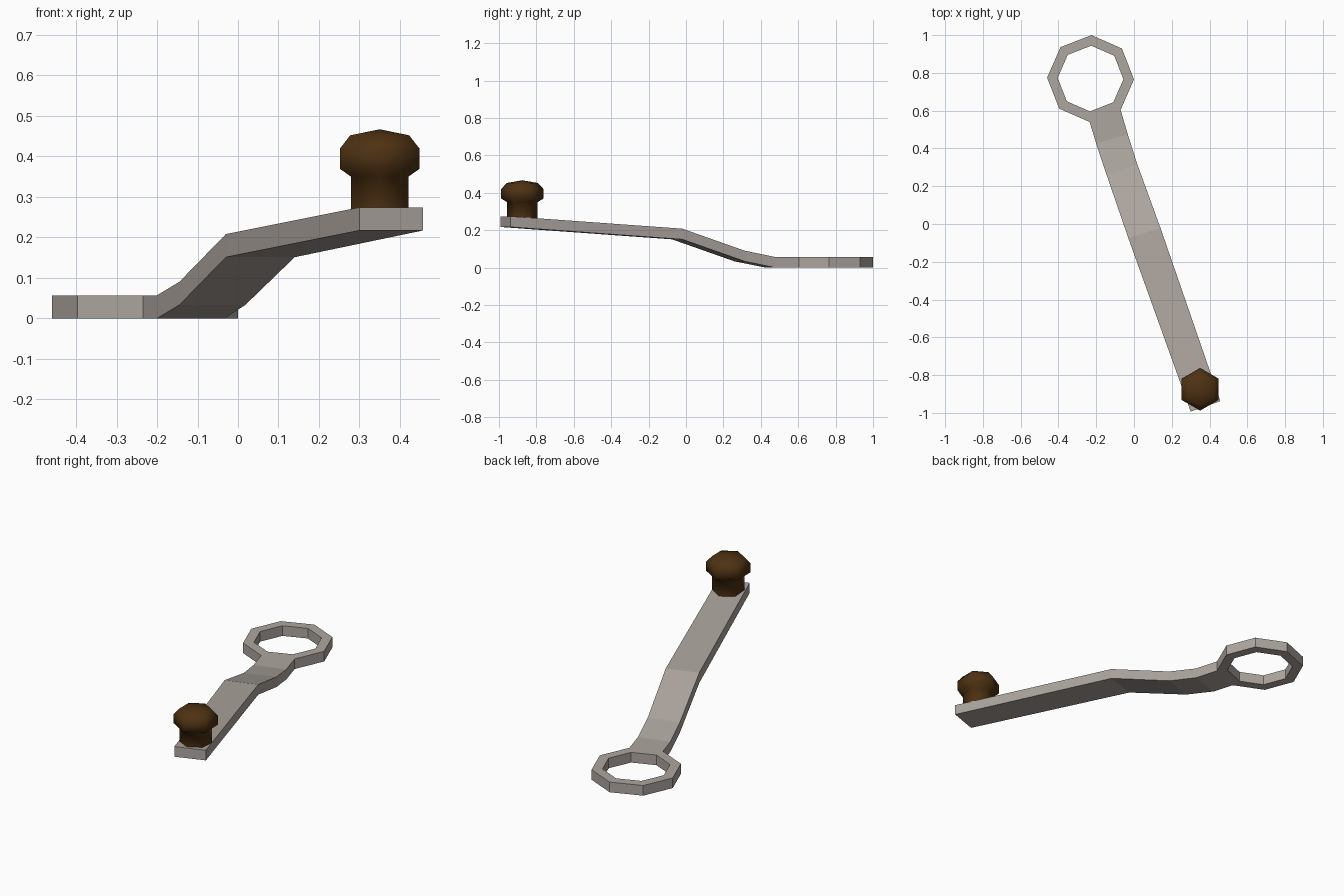
import bpy, bmesh, math

if "Cube" in bpy.data.objects:
    bpy.data.objects.remove(bpy.data.objects["Cube"])


def material(name, color):
    m = bpy.data.materials.new(name)
    m.diffuse_color = (*color, 1)
    m.use_nodes = True
    m.node_tree.nodes["Principled BSDF"].inputs["Base Color"].default_value = m.diffuse_color
    return m


def finish(name, bm, mat):
    bmesh.ops.recalc_face_normals(bm, faces=bm.faces[:])
    me = bpy.data.meshes.new(name)
    bm.to_mesh(me)
    bm.free()
    me.materials.append(mat)
    ob = bpy.data.objects.new(name, me)
    bpy.context.collection.objects.link(ob)
    return ob


def circle(bm, cx, cy, r, z, n, turn):
    return [bm.verts.new((cx + r * math.cos(turn + i * math.tau / n),
                          cy + r * math.sin(turn + i * math.tau / n), z)) for i in range(n)]


def bridge(bm, a, b, skip=()):
    n = len(a)
    for i in range(n):
        if i not in skip:
            bm.faces.new((a[i], a[(i + 1) % n], b[(i + 1) % n], b[i]))


metal = material("warm grey metal", (0.42, 0.38, 0.35))
brown = material("dark brown", (0.075, 0.031, 0.006))

# Crank: octagonal ring, open on the face where the arm grows out
bm = bmesh.new()
T, turn = 0.057, math.radians(-1.2)
cx, cy = -0.23, 0.77
loops = [circle(bm, cx, cy, r, z, 8, turn)
         for r, z in ((0.23, 0), (0.23, T), (0.174, T), (0.174, 0))]
for k in range(4):
    bridge(bm, loops[k], loops[(k + 1) % 4], skip=(6,) if k == 0 else ())

# Crank arm: (left x, left y, right x, right y, bottom z) along its length
section = [loops[0][6], loops[0][7], loops[1][7], loops[1][6]]
for lx, ly, rx, ry, z in ((-0.2, 0.425, -0.033, 0.475, 0),
                          (-0.145, 0.26, 0.018, 0.315, 0.033),
                          (-0.03, -0.075, 0.14, -0.02, 0.151),
                          (0.30, -0.993, 0.457, -0.938, 0.217)):
    new = [bm.verts.new(p) for p in ((lx, ly, z), (rx, ry, z), (rx, ry, z + T), (lx, ly, z + T))]
    bridge(bm, section, new)
    section = new
bm.faces.new(section)
finish("crank_arm", bm, metal)

# Knob: six-sided stem and rounded head
bm = bmesh.new()
kx, ky = 0.35, -0.875
rings = [circle(bm, kx, ky, r, z, 6, math.pi / 2)
         for r, z in ((0.082, 0.262), (0.082, 0.35), (0.113, 0.369), (0.113, 0.42), (0.084, 0.452))]
for a, b in zip(rings, rings[1:]):
    bridge(bm, a, b)
bm.faces.new(rings[0])
tip = bm.verts.new((kx, ky, 0.467))
for i in range(6):
    bm.faces.new((rings[-1][i], rings[-1][(i + 1) % 6], tip))
knob = finish("knob", bm, brown)
bpy.context.view_layer.objects.active = knob
knob.select_set(True)
bpy.ops.object.shade_smooth_by_angle(angle=math.radians(65))
